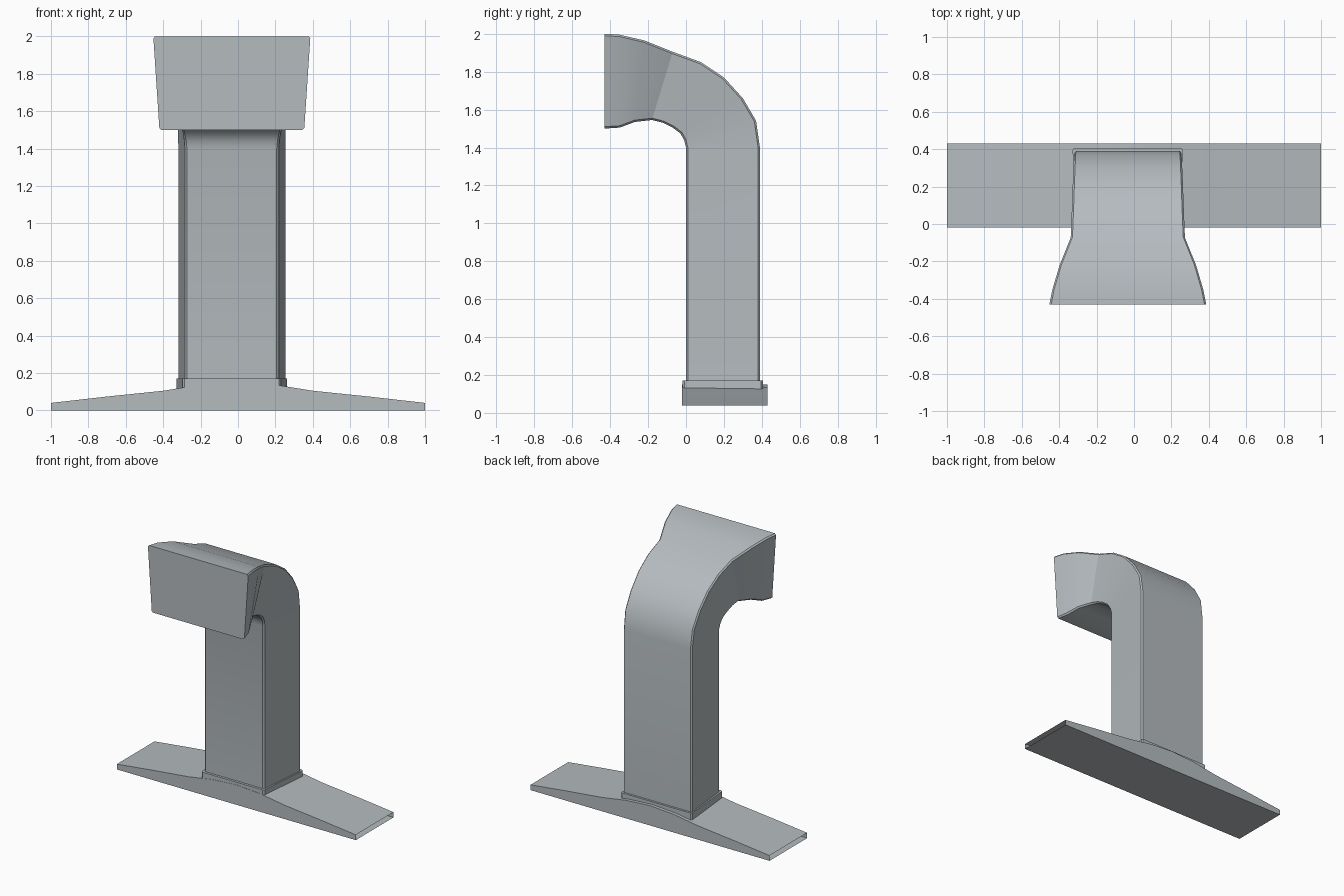
import bpy, bmesh
from mathutils import Vector

cube = bpy.data.objects.get("Cube")
if cube:
    bpy.data.objects.remove(cube, do_unlink=True)

metal = bpy.data.materials.new("brushed_grey_metal")
metal.use_nodes = True
grey = (0.46, 0.50, 0.52, 1)
metal.diffuse_color = grey
metal.node_tree.nodes["Principled BSDF"].inputs["Base Color"].default_value = grey

CX = -0.033  # the duct stands slightly off centre


def finish(name, bm, recalc=True, smooth=None):
    if recalc:
        bmesh.ops.recalc_face_normals(bm, faces=bm.faces[:])
    mesh = bpy.data.meshes.new(name)
    bm.to_mesh(mesh)
    bm.free()
    mesh.materials.append(metal)
    obj = bpy.data.objects.new(name, mesh)
    bpy.context.collection.objects.link(obj)
    if smooth:
        bpy.ops.object.select_all(action='DESELECT')
        obj.select_set(True)
        bpy.context.view_layer.objects.active = obj
        bpy.ops.object.shade_smooth_by_angle(angle=smooth)
    return obj


def section(outer, inner, w_out, w_in, c):
    """Trapezoid across the duct with small chamfered corners."""
    corners = [Vector((CX + s * w, *p)) for s, w, p in
               ((1, w_out, outer), (1, w_in, inner), (-1, w_in, inner), (-1, w_out, outer))]
    points = []
    for i, p in enumerate(corners):
        for q in (corners[i - 1], corners[(i + 1) % 4]):
            points.append(p + (q - p).normalized() * c)
    return points


def loft(name, sections, smooth=None, seam=None):
    bm = bmesh.new()
    rings = [[bm.verts.new(p) for p in s] for s in sections]
    n = len(rings[0])
    for a, b in zip(rings, rings[1:]):
        for i in range(n):
            j = (i + 1) % n
            bm.faces.new((a[i], a[j], b[j], b[i]))
    bm.faces.new(rings[0])
    bm.faces.new(rings[-1])
    if seam is not None:  # crisp fold on both sides where the mouth flares
        for i in (1, 5):
            bm.edges.get((rings[seam][i], rings[seam][i + 1])).smooth = False
    return finish(name, bm, smooth=smooth)


# Bent duct: outer (y, z), inner (y, z), outer and inner half widths
duct = [
    ((.39, .10), (0, .10), .287, .25),
    ((.39, 1.40), (0, 1.40), .287, .25),
    ((.37, 1.54), (-.01, 1.44), .289, .254),
    ((.30, 1.66), (-.03, 1.475), .292, .26),
    ((.20, 1.77), (-.07, 1.505), .296, .268),
    ((.08, 1.85), (-.12, 1.53), .30, .275),
    ((-.07, 1.905), (-.18, 1.545), .306, .283),
    ((-.22, 1.965), (-.27, 1.535), .366, .33),
    ((-.35, 1.995), (-.35, 1.505), .404, .366),
    ((-.43, 2.0), (-.43, 1.5), .42, .387),
]
loft("bent_duct", [section(*row, .01) for row in duct], smooth=0.5, seam=6)

# Collar around the foot of the duct
loft("duct_collar", [section((.405, z), (-.018, z), .297, .262, .01) for z in (.11, .17)])

# Base: arched sleeve with a flat underside and open ends
half = [(1, .04), (.7, .074), (.4, .105), (.2, .137)]
arch = [(-x, z) for x, z in half] + [(0, .15)] + half[::-1]
bm = bmesh.new()
strips = []
for x, z in arch:
    strips.append([bm.verts.new((x, y, h)) for y, h in
                   ((-.02, 0), (-.02, z), (.43, z), (.43, 0))])
for a, b in zip(strips, strips[1:]):
    for i in range(4):
        j = (i + 1) % 4
        bm.faces.new((a[i], a[j], b[j], b[i]))
finish("base_sleeve", bm, smooth=0.5)
